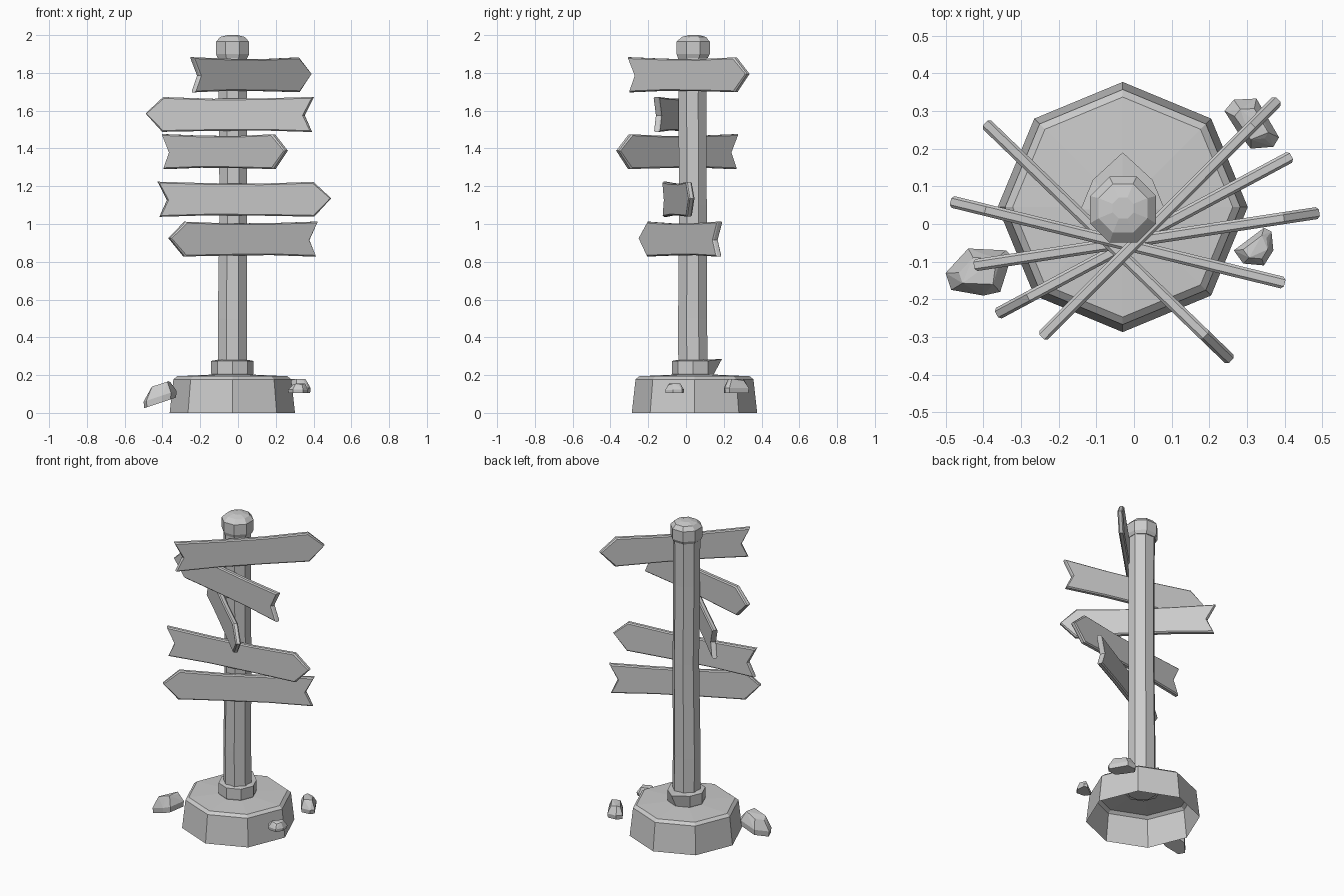
import bpy, bmesh
from math import cos, sin, pi, atan2, hypot
from mathutils import Vector, Matrix

if "Cube" in bpy.data.objects:
    bpy.data.objects.remove(bpy.data.objects["Cube"])


def make_object(name, bm):
    bmesh.ops.recalc_face_normals(bm, faces=bm.faces[:])
    me = bpy.data.meshes.new(name)
    bm.to_mesh(me)
    bm.free()
    ob = bpy.data.objects.new(name, me)
    bpy.context.collection.objects.link(ob)
    return ob


def loft(rings, cap_start=True, cap_end=True):
    bm = bmesh.new()
    loops = [[bm.verts.new(p) for p in r] for r in rings]
    n = len(loops[0])
    for a, b in zip(loops, loops[1:]):
        for i in range(n):
            j = (i + 1) % n
            bm.faces.new((a[i], a[j], b[j], b[i]))
    if cap_start:
        bm.faces.new(loops[0])
    if cap_end:
        bm.faces.new(loops[-1])
    return bm


def octagon(cx, cy, r, z, turn=0.0):
    return [Vector((cx + r * cos(turn + k * pi / 4), cy + r * sin(turn + k * pi / 4), z))
            for k in range(8)]


# hollow stone base, open underneath, slightly domed top
rings = [octagon(-0.03, 0.045, r, z) for r, z in
         ((0.332, 0), (0.312, 0.178), (0.292, 0.194), (0.06, 0.205))]
make_object("stone_base", loft(rings, cap_start=False))

# collar around the foot of the post, with a splinter at the back
rings = [octagon(-0.03, 0.038, r, z) for r, z in
         ((0.105, 0.185), (0.112, 0.21), (0.112, 0.275), (0.075, 0.282))]
rings[2][2] = Vector((-0.03, 0.19, 0.285))
make_object("post_collar", loft(rings))

# post with a slightly uneven outline
T = pi / 8
rings = [octagon(x, y, r, z, T) for x, y, r, z in
         ((-0.028, 0.037, 0.084, 0.18), (-0.03, 0.035, 0.083, 0.5),
          (-0.025, 0.037, 0.079, 1.1), (-0.028, 0.034, 0.08, 1.6),
          (-0.028, 0.034, 0.082, 1.9))]
make_object("post", loft(rings))

# rounded post cap
rings = [octagon(-0.029, y, r, z, T) for y, r, z in
         ((0.036, 0.086, 1.88), (0.038, 0.095, 1.9), (0.038, 0.095, 1.965),
          (0.042, 0.07, 1.99), (0.042, 0.03, 2.0))]
make_object("post_cap", loft(rings))


# arrow boards, from notched end to pointed end
def board(name, tail, tip, z):
    dx, dy = tip[0] - tail[0], tip[1] - tail[1]
    L = hypot(dx, dy)
    h = L / 2
    outline = [(-h, 0.093), (-h * 0.4, 0.085), (h * 0.2, 0.083), (h - 0.095, 0.092),
               (h, 0.005), (h - 0.09, -0.092), (h * 0.2, -0.087), (-h * 0.4, -0.085),
               (-h + 0.01, -0.093), (-h + 0.05, -0.005)]

    def ring(t, inset):
        return [Vector((u * (1 - inset / h), t, w * (1 - inset / 0.09))) for u, w in outline]

    bm = loft([ring(-0.016, 0.007), ring(-0.009, 0), ring(0.009, 0), ring(0.016, 0.007)])
    place = Matrix.Translation(((tail[0] + tip[0]) / 2, (tail[1] + tip[1]) / 2, z)) \
        @ Matrix.Rotation(atan2(dy, dx), 4, 'Z')
    bm.transform(place)
    make_object(name, bm)


boards = [((-0.245, -0.30), (0.383, 0.33), 1.79),
          ((0.40, -0.157), (-0.487, 0.06), 1.58),
          ((-0.395, 0.268), (0.258, -0.363), 1.383),
          ((-0.425, -0.11), (0.492, 0.03), 1.131),
          ((0.418, 0.18), (-0.365, -0.24), 0.92)]
for i, (tail, tip, z) in enumerate(boards):
    board(f"arrow_board_{i + 1}", tail, tip, z)


# loose faceted rocks: footprint, low ring and shrunken crown joined by a hull
def rock(name, foot, z, height, slope=0.0):
    cx = sum(p[0] for p in foot) / len(foot)
    cy = sum(p[1] for p in foot) / len(foot)
    bm = bmesh.new()
    for i, (x, y) in enumerate(foot):
        for s, f in ((0.96, 0), (1.0, 0.35), (0.62, 0.88 + 0.12 * (i % 2))):
            px, py = cx + (x - cx) * s, cy + (y - cy) * s
            bm.verts.new((px, py, z + slope * (px - cx) + f * height))
    res = bmesh.ops.convex_hull(bm, input=bm.verts[:])
    bmesh.ops.delete(bm, geom=list({g for g in res["geom_interior"]
                                    if isinstance(g, bmesh.types.BMVert)}), context='VERTS')
    make_object(name, bm)


rock("rock_left", [(-0.50, -0.13), (-0.485, -0.175), (-0.40, -0.19), (-0.355, -0.18),
                   (-0.325, -0.085), (-0.34, -0.07), (-0.44, -0.065)], 0.055, 0.1, 0.33)
rock("rock_right", [(0.265, -0.07), (0.29, -0.105), (0.345, -0.11), (0.37, -0.07),
                    (0.365, -0.02), (0.345, -0.01)], 0.105, 0.05)
rock("rock_back", [(0.24, 0.30), (0.265, 0.33), (0.325, 0.333), (0.385, 0.23),
                   (0.37, 0.205), (0.31, 0.2), (0.275, 0.245)], 0.105, 0.075)
